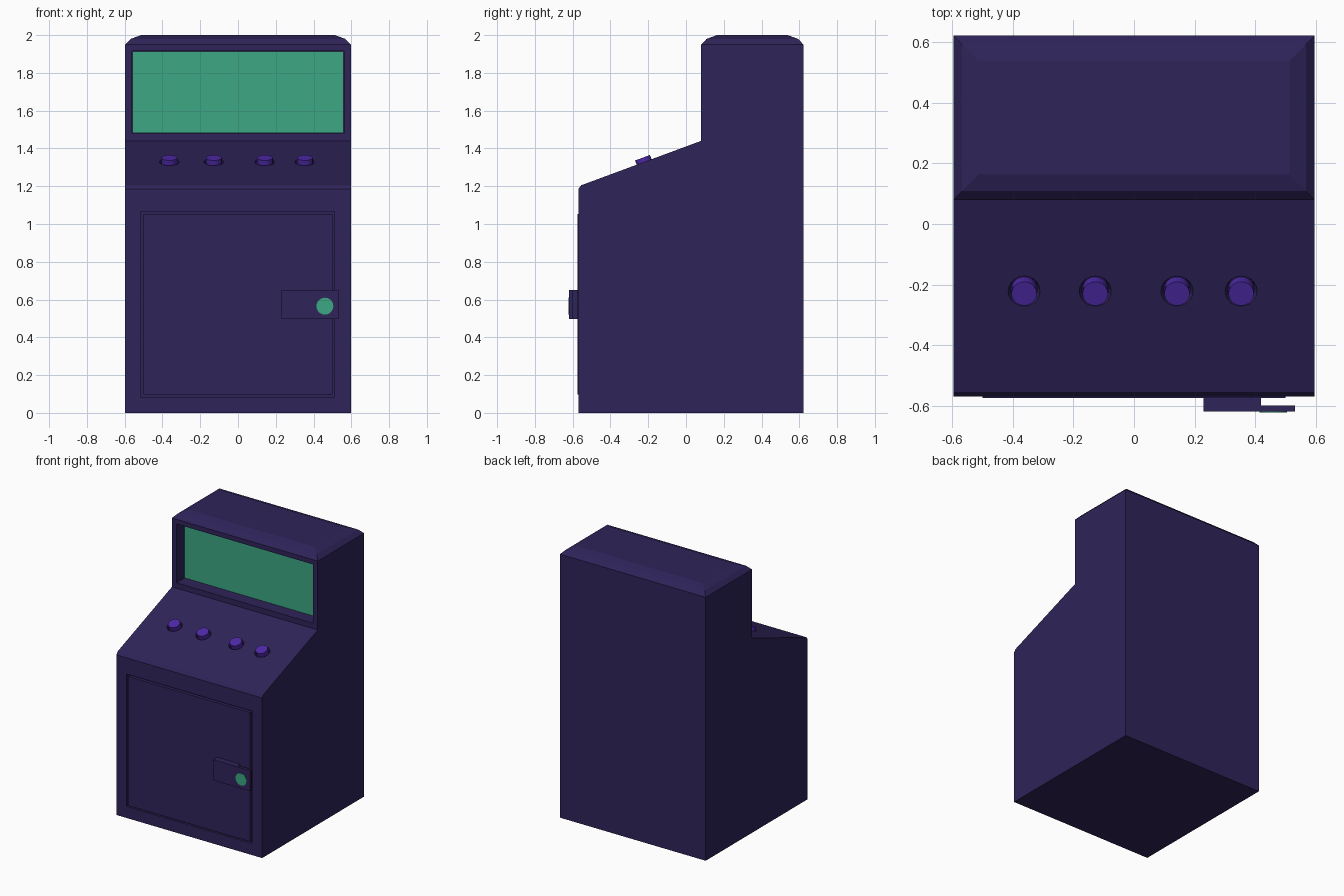
import bpy, bmesh, math
from mathutils import Matrix, Vector

if "Cube" in bpy.data.objects:
    bpy.data.objects.remove(bpy.data.objects["Cube"])


def material(name, rgb):
    m = bpy.data.materials.new(name)
    m.diffuse_color = (*rgb, 1)
    m.use_nodes = True
    m.node_tree.nodes["Principled BSDF"].inputs["Base Color"].default_value = m.diffuse_color
    return m


NAVY = material("dark indigo", (0.028, 0.017, 0.100))
GREEN = material("screen green", (0.047, 0.386, 0.225))
PURPLE = material("button purple", (0.075, 0.022, 0.381))


def finish(name, bm, mat):
    bmesh.ops.recalc_face_normals(bm, faces=bm.faces)
    me = bpy.data.meshes.new(name)
    bm.to_mesh(me)
    bm.free()
    me.materials.append(mat)
    ob = bpy.data.objects.new(name, me)
    bpy.context.collection.objects.link(ob)
    return ob


def box(name, x, y, z, mat):
    bm = bmesh.new()
    bmesh.ops.create_cube(bm, size=1)
    for v in bm.verts:
        v.co = [(lo + hi) / 2 + c * (hi - lo) for c, (lo, hi) in zip(v.co, (x, y, z))]
    return finish(name, bm, mat)


def disc(name, loc, tilt, r1, r2, depth, mat, sides=20):
    bm = bmesh.new()
    bmesh.ops.create_cone(bm, cap_ends=True, segments=sides, radius1=r1, radius2=r2, depth=depth,
                          matrix=Matrix.Translation(loc) @ Matrix.Rotation(tilt, 4, 'X'))
    return finish(name, bm, mat)


def cut(target, cutter):
    cutter.hide_render = True
    mod = target.modifiers.new("cut", 'BOOLEAN')
    mod.operation, mod.solver, mod.object = 'DIFFERENCE', 'EXACT', cutter
    bpy.context.view_layer.objects.active = target
    bpy.ops.object.modifier_apply(modifier=mod.name)
    bpy.data.objects.remove(cutter)


# cabinet: side profile extruded across, with a two-step bevelled cap
W = 0.597
profile = [(-0.57, 0), (-0.57, 1.185), (-0.555, 1.205), (0.08, 1.44),
           (0.08, 1.95), (0.622, 1.95), (0.622, 0)]
bm = bmesh.new()
side = bm.faces.new([bm.verts.new((-W, y, z)) for y, z in profile])
ext = bmesh.ops.extrude_face_region(bm, geom=[side])
bmesh.ops.translate(bm, vec=(2 * W, 0, 0),
                    verts=[g for g in ext["geom"] if isinstance(g, bmesh.types.BMVert)])
bmesh.ops.recalc_face_normals(bm, faces=bm.faces)
top = max(bm.faces, key=lambda f: f.calc_center_median().z)
for step, rise in ((0.029, 0.03), (0.055, 0.02)):
    bmesh.ops.inset_region(bm, faces=[top], thickness=step, use_even_offset=True)
    for v in top.verts:
        v.co.z += rise
cabinet = finish("cabinet", bm, NAVY)

# screen recess and screen
cut(cabinet, box("screen_cutter", (-0.56, 0.56), (0, 0.18), (1.48, 1.915), NAVY))
box("screen", (-0.558, 0.558), (0.172, 0.179), (1.482, 1.913), GREEN)

# door set in a narrow groove
cut(cabinet, box("door_cutter", (-0.515, 0.512), (-0.7, -0.55), (0.085, 1.065), NAVY))
box("door", (-0.5, 0.5), (-0.574, -0.549), (0.097, 1.053), NAVY)

# buttons in round wells on the sloped panel
tilt = math.atan2(1.44 - 1.205, 0.08 + 0.555)
normal = Vector((0, -math.sin(tilt), math.cos(tilt)))
for i, x in enumerate((-0.363, -0.128, 0.142, 0.354)):
    base = Vector((x, -0.222, 1.205 + (0.555 - 0.222) * math.tan(tilt)))
    cut(cabinet, disc("well_cutter", base, tilt, 0.045, 0.061, 0.05, NAVY))
    disc(f"button_{i + 1}", base + normal * 0.0, tilt, 0.042, 0.042, 0.048, PURPLE)

# door latch: mounting block, overhanging plate and round lock
box("latch_block", (0.23, 0.42), (-0.602, -0.57), (0.497, 0.65), NAVY)
box("latch_plate", (0.23, 0.532), (-0.62, -0.6), (0.497, 0.65), NAVY)
disc("latch_lock", (0.46, -0.619, 0.565), math.pi / 2, 0.045, 0.045, 0.006, GREEN)
